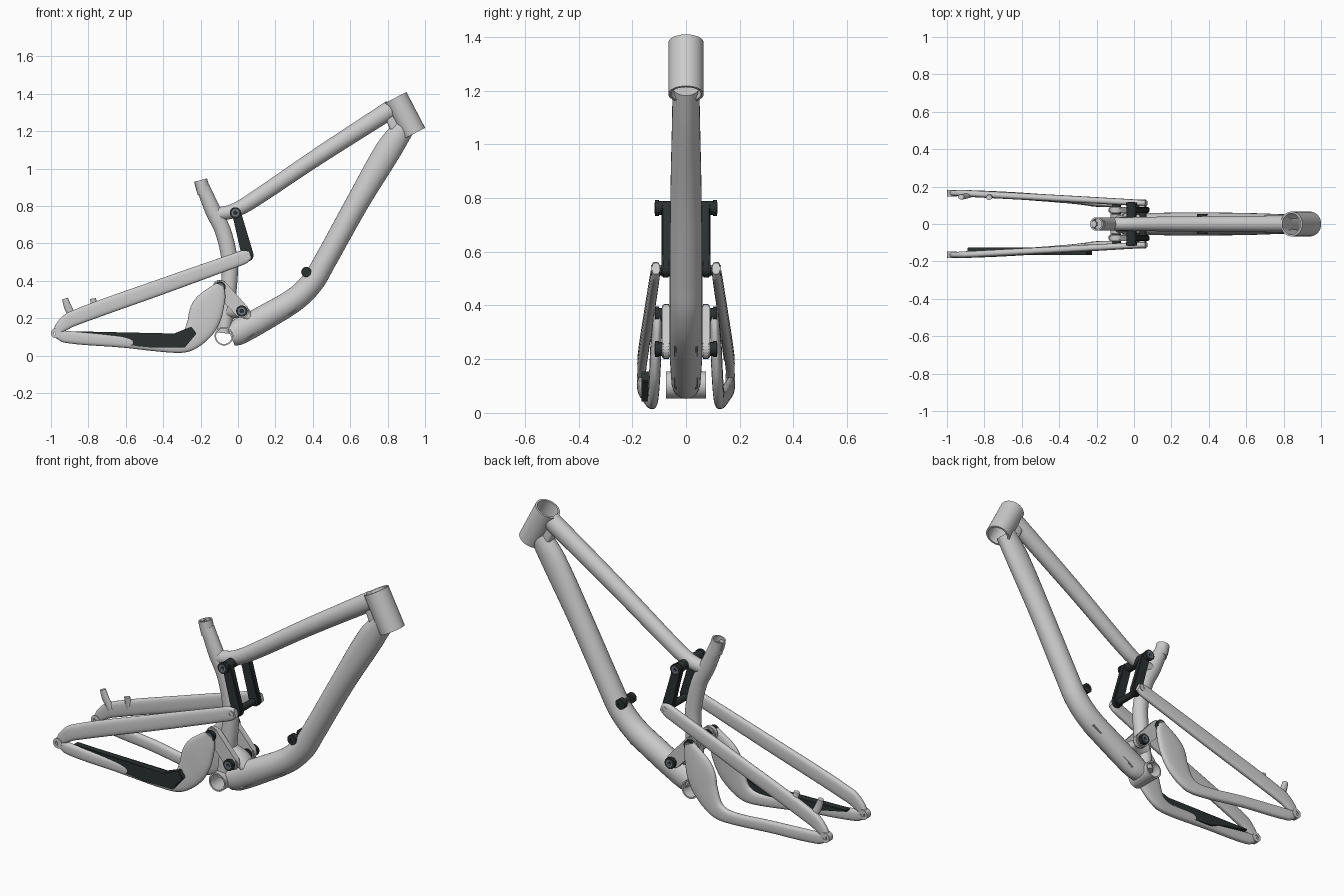
import bpy, bmesh, math
from mathutils import Vector

if "Cube" in bpy.data.objects:
    bpy.data.objects.remove(bpy.data.objects["Cube"])


def material(name, c):
    m = bpy.data.materials.new(name)
    m.diffuse_color = (*c, 1)
    m.use_nodes = True
    m.node_tree.nodes["Principled BSDF"].inputs["Base Color"].default_value = m.diffuse_color
    return m


DARK = material("dark_rubber", (0.025, 0.03, 0.03))
BOLT = material("bolt_grey", (0.17, 0.19, 0.23))


def finish(name, bm, mat=None, angle=35):
    bmesh.ops.recalc_face_normals(bm, faces=bm.faces[:])
    me = bpy.data.meshes.new(name)
    bm.to_mesh(me)
    bm.free()
    ob = bpy.data.objects.new(name, me)
    bpy.context.collection.objects.link(ob)
    if mat:
        me.materials.append(mat)
    bpy.ops.object.select_all(action='DESELECT')
    ob.select_set(True)
    bpy.context.view_layer.objects.active = ob
    bpy.ops.object.shade_smooth_by_angle(angle=math.radians(angle))
    return ob


def sweep(name, pts, mat=None, sub=6, n=28, power=1.0):
    """Oval tube along (x, y, z, radius in side plane, radius along y)."""
    P = [Vector(p) for p in pts]
    P = [2 * P[0] - P[1]] + P + [2 * P[-1] - P[-2]]
    path = []
    for i in range(1, len(P) - 2):
        a, b, c, d = P[i - 1:i + 3]
        ta = (c - a) * ((c - b).length / max((c - b).length + (b - a).length, 1e-6))
        tb = (d - b) * ((c - b).length / max((c - b).length + (d - c).length, 1e-6))
        for k in range(sub):
            t = k / sub
            path.append((2*t**3 - 3*t*t + 1) * b + (t**3 - 2*t*t + t) * ta
                        + (3*t*t - 2*t**3) * c + (t**3 - t*t) * tb)
    path.append(P[-2])
    bm = bmesh.new()
    rings = []
    for i, p in enumerate(path):
        q, r = path[max(i - 1, 0)], path[min(i + 1, len(path) - 1)]
        nrm = Vector((r[2] - q[2], 0, q[0] - r[0])).normalized()
        ring = []
        for k in range(n):
            t = 2 * math.pi * k / n
            u, v = [math.copysign(abs(w) ** power, w) for w in (math.cos(t), math.sin(t))]
            ring.append(bm.verts.new(Vector(p[:3]) + nrm * u * p[3] + Vector((0, v * p[4], 0))))
        rings.append(ring)
    for a, b in zip(rings, rings[1:]):
        for k in range(n):
            bm.faces.new((a[k], a[(k + 1) % n], b[(k + 1) % n], b[k]))
    bm.faces.new(rings[0])
    bm.faces.new(rings[-1])
    return finish(name, bm, mat)


def ring(name, a, b, ro, ri=0, mat=None, n=32):
    """Solid or hollow cylinder from a to b."""
    a, b = Vector(a), Vector(b)
    q = (b - a).to_track_quat('Z', 'Y')
    bm = bmesh.new()
    loops = [[bm.verts.new(c + q @ Vector((r * math.cos(2*math.pi*k/n), r * math.sin(2*math.pi*k/n), 0)))
              for k in range(n)] for c, r in ((a, ro), (b, ro), (b, ri), (a, ri))[:4 if ri else 2]]
    pairs = list(zip(loops, loops[1:] + loops[:1])) if ri else [(loops[0], loops[1])]
    for u, v in pairs:
        for k in range(n):
            bm.faces.new((u[k], u[(k + 1) % n], v[(k + 1) % n], v[k]))
    if not ri:
        bm.faces.new(loops[0])
        bm.faces.new(loops[1])
    return finish(name, bm, mat)


def plate(name, prof, y0, y1, mat=None, bevel=0.006):
    """Side-view outline extruded from y0 to y1."""
    bm = bmesh.new()
    a = [bm.verts.new((x, y0, z)) for x, z in prof]
    b = [bm.verts.new((x, y1, z)) for x, z in prof]
    bm.faces.new(a)
    bm.faces.new(b[::-1])
    for k in range(len(a)):
        j = (k + 1) % len(a)
        bm.faces.new((a[k], a[j], b[j], b[k]))
    if bevel:
        bmesh.ops.bevel(bm, geom=bm.edges[:], offset=bevel, segments=2, affect='EDGES')
    return finish(name, bm, mat)


def capsule(a, ra, b, rb, n=10):
    """Rounded link outline around two pivots (x, z)."""
    ang = math.atan2(b[1] - a[1], b[0] - a[0])
    out = []
    for c, r, s in ((b, rb, ang - math.pi / 2), (a, ra, ang + math.pi / 2)):
        out += [(c[0] + r * math.cos(s + math.pi * k / n), c[1] + r * math.sin(s + math.pi * k / n))
                for k in range(n + 1)]
    return out


# Front triangle
ring("head_tube", (.842, 0, 1.379), (.942, 0, 1.187), .066, .056, n=48)
sweep("top_tube", [(.82, 0, 1.318, .05, .045), (.42, 0, 1.06, .045, .042), (.06, 0, .818, .041, .038),
                   (-.03, 0, .772, .038, .036), (-.11, 0, .755, .036, .034)])
sweep("down_tube", [(.885, 0, 1.215, .058, .05), (.805, 0, 1.1, .07, .052), (.64, 0, .82, .062, .058),
                    (.46, 0, .495, .06, .061), (.40, 0, .395, .062, .061), (.31, 0, .305, .064, .061),
                    (.15, 0, .207, .068, .06), (0, 0, .125, .069, .055), (-.04, 0, .108, .06, .052)])
sweep("head_gusset", [(.80, 0, 1.30, .025, .03), (.86, 0, 1.19, .035, .035)], power=.5)
sweep("seat_tube", [(-.187, 0, .9, .036, .034), (-.134, 0, .775, .042, .036), (-.08, 0, .665, .043, .036),
                    (-.045, 0, .505, .043, .038), (-.05, 0, .355, .043, .042), (-.075, 0, .12, .04, .05)])
ring("seat_collar", (-.2, 0, .938), (-.18, 0, .865), .036, .028)
plate("seat_clamp_tab", [(-.235, .93), (-.2, .935), (-.195, .885), (-.222, .878)], -.018, .018)
ring("bottom_bracket_shell", (-.075, -.075, .104), (-.075, .075, .104), .05, .042, n=40)
sweep("pivot_mount", [(-.06, 0, .25, .06, .055), (.02, 0, .235, .035, .055), (.06, 0, .2, .03, .05)])
plate("down_tube_guard", [(.04, .085), (.32, .245), (.31, .262), (.03, .105)], -.042, .042, bevel=.004)

# Shock mount on the down tube
ring("shock_mount_pin", (.365, -.05, .447), (.365, .05, .447), .013, 0, DARK)
for s in (-1, 1):
    ring("shock_mount_end", (.365, s * .026, .447), (.365, s * .054, .447), .027, .011, DARK)
plate("shock_mount_boss", [(.35, .455), (.38, .455), (.43, .40), (.37, .37)], -.02, .02)

# Rear end, mirrored left and right
for s, side in ((-1, "right"), (1, "left")):
    sweep(side + "_seat_stay", [(-.975, s*.165, .12, .018, .014), (-.945, s*.165, .155, .032, .016),
                                (-.885, s*.163, .197, .041, .018), (-.4, s*.137, .372, .042, .018),
                                (-.02, s*.116, .508, .038, .017), (.035, s*.113, .528, .036, .016),
                                (.066, s*.112, .538, .022, .014)], power=.7)
    sweep(side + "_chain_stay", [(-.975, s*.165, .118, .02, .014), (-.92, s*.165, .1, .032, .017),
                                 (-.62, s*.15, .075, .032, .019), (-.36, s*.13, .05, .034, .019),
                                 (-.27, s*.122, .07, .05, .02), (-.2, s*.116, .155, .078, .021),
                                 (-.165, s*.112, .245, .087, .021), (-.12, s*.108, .325, .058, .018),
                                 (-.095, s*.106, .375, .026, .015)], power=.75)
    ring(side + "_dropout", (-.973, s*.148, .12), (-.973, s*.182, .12), .027, .012)
    # Lower link
    plate(side + "_lower_link", capsule((-.096, .366), .04, (.02, .238), .038), s*.058, s*.09)
    # Rocker arm
    plate(side + "_rocker_arm", capsule((-.008, .763), .024, (.052, .535), .032), s*.06, s*.092, DARK)
    # Pivot bolts
    for x, z, r in ((-.096, .366, .03), (.02, .238, .03), (-.014, .763, .03)):
        ring(side + "_pivot_spacer", (x, s*.05, z), (x, s*.107, z), r * .85, 0, DARK)
        ring(side + "_pivot_washer", (x, s*.1, z), (x, s*.115, z), r, .016, DARK)
        ring(side + "_pivot_bolt", (x, s*.1, z), (x, s*.117, z), .02, .009, BOLT)
    ring(side + "_stay_pivot_bolt", (.045, s*.09, .532), (.045, s*.13, .532), .018, .008)

# Cross bars of the rocker
ring("rocker_top_axle", (-.014, -.09, .763), (-.014, .09, .763), .027, 0, DARK)
ring("rocker_bottom_axle", (.048, -.12, .53), (.048, .12, .53), .018, 0, DARK)

# Chain stay guard on the drive side
plate("chain_stay_guard", [(-.89, .13), (-.34, .115), (-.25, .155), (-.222, .118), (-.285, .042),
                           (-.45, .042), (-.65, .06), (-.70, .085), (-.89, .122)], -.165, -.125, DARK, .003)

# Brake mounts on the left stay
sweep("brake_mount_rear", [(-.925, .145, .305, .016, .014), (-.91, .147, .26, .02, .014),
                           (-.88, .155, .2, .02, .015)])
sweep("brake_mount_front", [(-.775, .142, .305, .016, .014), (-.765, .152, .23, .018, .015)])
